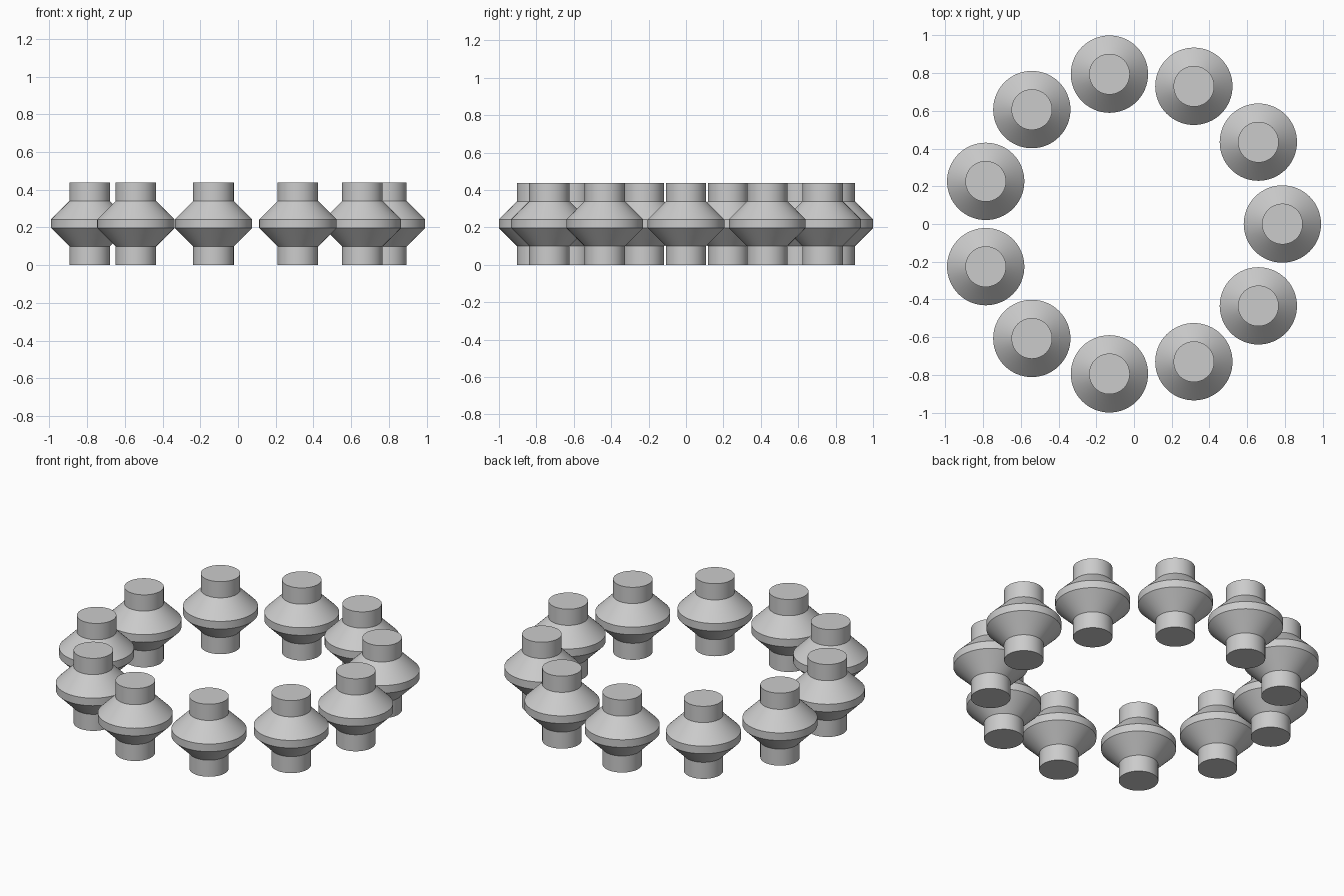
import bpy
import bmesh
import math

cube = bpy.data.objects.get("Cube")
if cube:
    bpy.data.objects.remove(cube, do_unlink=True)

BEADS = 11
RING_RADIUS = 0.803
RING_X = -0.016
SIDES = 64

# Half profile of one bead: collar, cone, rim band, cone, collar
PROFILE = [(0, 0), (0.108, 0), (0.108, 0.1), (0.205, 0.197),
           (0.205, 0.243), (0.108, 0.34), (0.108, 0.438), (0, 0.438)]

# Plain grey
grey = bpy.data.materials.new("plain_grey")
grey.use_nodes = True
colour = (0.6, 0.6, 0.6, 1)
grey.diffuse_color = colour
grey.node_tree.nodes["Principled BSDF"].inputs["Base Color"].default_value = colour


def make_bead_mesh():
    """Revolve the profile around the vertical axis."""
    bm = bmesh.new()
    verts = [bm.verts.new((r, 0, z)) for r, z in PROFILE]
    edges = [bm.edges.new(pair) for pair in zip(verts, verts[1:])]
    bmesh.ops.spin(bm, geom=verts + edges, cent=(0, 0, 0), axis=(0, 0, 1),
                   angle=math.tau, steps=SIDES, use_merge=True)
    bmesh.ops.remove_doubles(bm, verts=bm.verts, dist=0.0001)
    bmesh.ops.recalc_face_normals(bm, faces=bm.faces)
    mesh = bpy.data.meshes.new("bead")
    bm.to_mesh(mesh)
    bm.free()
    mesh.materials.append(grey)
    return mesh


# Ring of identical beads
bead_mesh = make_bead_mesh()
for i in range(BEADS):
    angle = math.tau * i / BEADS
    bead = bpy.data.objects.new(f"bead_{i + 1}", bead_mesh)
    bead.location = (RING_X + RING_RADIUS * math.cos(angle),
                     RING_RADIUS * math.sin(angle), 0)
    bpy.context.collection.objects.link(bead)

# Smooth round sides, crisp rims (the mesh is shared by every bead)
bpy.ops.object.select_all(action='DESELECT')
bead.select_set(True)
bpy.context.view_layer.objects.active = bead
bpy.ops.object.shade_smooth_by_angle(angle=math.radians(30))
